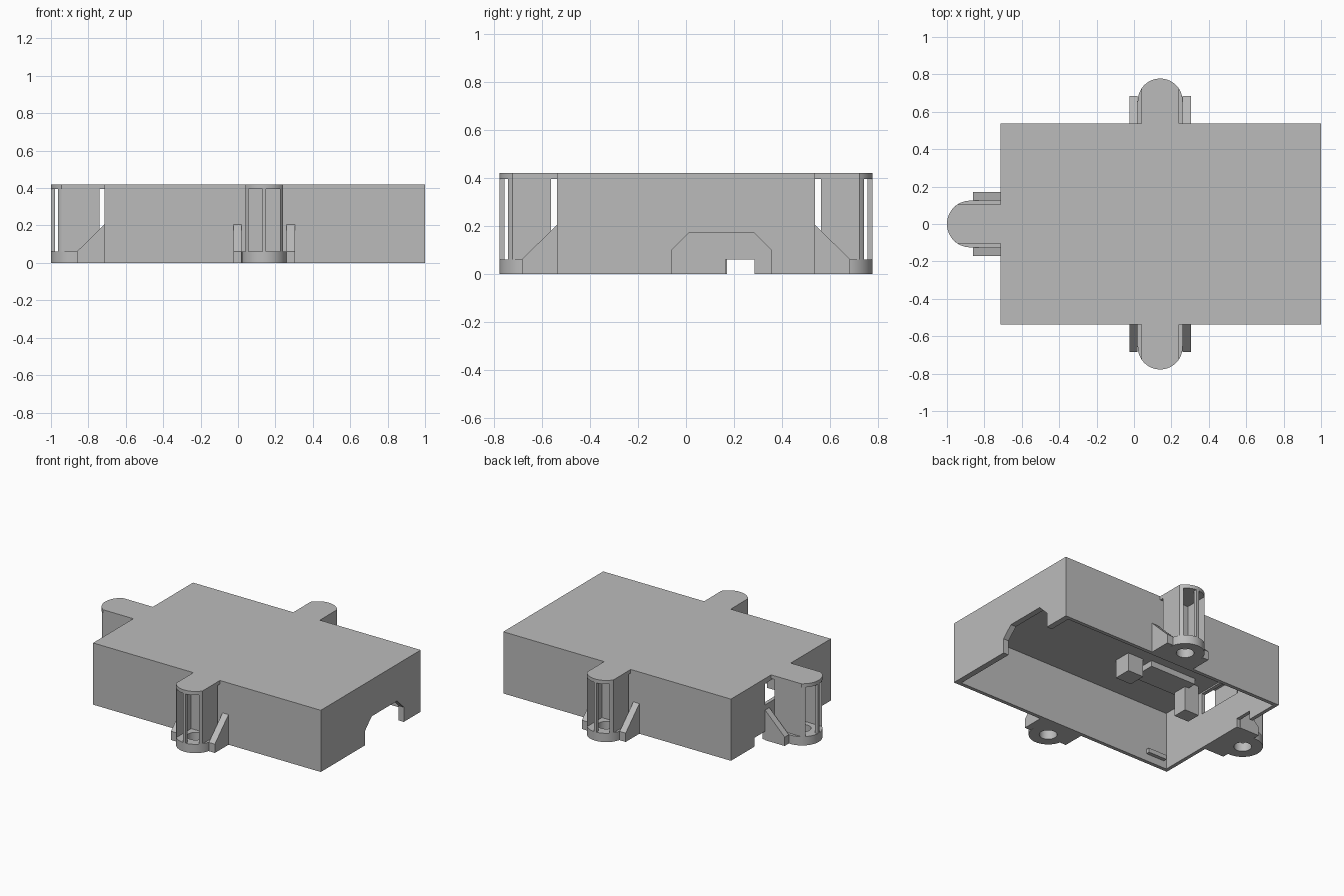
import bpy, bmesh, math
from mathutils import Matrix, Vector

if "Cube" in bpy.data.objects:
    bpy.data.objects.remove(bpy.data.objects["Cube"])

grey = bpy.data.materials.new("plain_grey")
grey.use_nodes = True
COLOUR = (0.5, 0.5, 0.5, 1)
grey.diffuse_color = COLOUR
grey.node_tree.nodes["Principled BSDF"].inputs["Base Color"].default_value = COLOUR


def prism(name, outline, low, high, matrix=Matrix()):
    """Extrude an xy outline from low to high, then place it."""
    bm = bmesh.new()
    face = bm.faces.new([bm.verts.new((x, y, low)) for x, y in outline])
    up = bmesh.ops.extrude_face_region(bm, geom=[face])["geom"]
    bmesh.ops.translate(bm, vec=(0, 0, high - low),
                        verts=[v for v in up if isinstance(v, bmesh.types.BMVert)])
    bmesh.ops.recalc_face_normals(bm, faces=bm.faces)
    bm.transform(matrix)
    mesh = bpy.data.meshes.new(name)
    bm.to_mesh(mesh)
    bm.free()
    mesh.materials.append(grey)
    obj = bpy.data.objects.new(name, mesh)
    bpy.context.collection.objects.link(obj)
    return obj


def box(name, x, y, z, matrix=Matrix()):
    return prism(name, [(x[0], y[0]), (x[1], y[0]), (x[1], y[1]), (x[0], y[1])],
                 z[0], z[1], matrix)


def cut(obj, *cutters):
    for cutter in cutters:
        cutter.hide_render = True
        mod = obj.modifiers.new("cut", 'BOOLEAN')
        mod.operation = 'DIFFERENCE'
        mod.solver = 'EXACT'
        mod.object = cutter
        bpy.context.view_layer.objects.active = obj
        bpy.ops.object.modifier_apply(modifier=mod.name)
        bpy.data.objects.remove(cutter)


def arc(centre, radius, half, low=None, steps=24):
    """Points on an arc facing +x, between two sideways limits."""
    low = -half if low is None else low
    a, b = (math.asin(max(-1, min(1, s / radius))) for s in (low, half))
    return [(centre + radius * math.cos(a + (b - a) * i / steps),
             radius * math.sin(a + (b - a) * i / steps)) for i in range(steps + 1)]


def smooth(obj):
    bpy.ops.object.select_all(action='DESELECT')
    obj.select_set(True)
    bpy.context.view_layer.objects.active = obj
    bpy.ops.object.shade_smooth_by_angle(angle=math.radians(25))


HEIGHT, LID = 0.42, 0.395
LEFT, SIDE = -0.715, 0.5375

# Hollow case, open underneath
case = box("case", (LEFT, 1), (-SIDE, SIDE), (0, HEIGHT))
yz = Matrix(((0, 0, 1, 0), (1, 0, 0, 0), (0, 1, 0, 0), (0, 0, 0, 1)))
port = [(-0.06, -0.1), (0.355, -0.1), (0.355, 0.1), (0.285, 0.17), (0.01, 0.17), (-0.06, 0.1)]
cut(case,
    box("cavity", (LEFT + 0.025, 0.96), (0.025 - SIDE, SIDE - 0.025), (-0.1, LID)),
    prism("port", port, 0.9, 1.1, yz),
    box("cable_notch", (LEFT - 0.1, LEFT + 0.1), (0.165, 0.285), (-0.1, 0.06)),
    box("wall_window", (LEFT - 0.1, LEFT + 0.1), (-0.17, 0.17), (0.24, 0.385)))


def mount(name, matrix, centre, r):
    """Slotted screw tower; local +x points away from the case wall."""
    half, inner = r - 0.02, r - 0.035
    # Foot with screw hole
    foot = prism(name + "_foot", [(0, r), (0, -r)] + arc(centre, r, r), 0, 0.06, matrix)
    hole = [(centre + 0.055 * math.cos(a * math.pi / 16), 0.055 * math.sin(a * math.pi / 16))
            for a in range(32)]
    cut(foot, prism("hole", hole, -0.1, 0.2, matrix))
    smooth(foot)
    # Cap joining the tower to the case
    smooth(prism(name + "_cap", [(0, half), (0, -half)] + arc(centre, r, half),
                 LID, HEIGHT, matrix))
    # Back wall and middle rib
    box(name + "_back", (0.025, 0.045), (-half, half), (0.06, LID), matrix)
    smooth(prism(name + "_rib", arc(centre, r, 0.01, steps=4)
                 + arc(centre, r - 0.02, 0.01, steps=4)[::-1], 0.06, LID, matrix))
    for label, s in (("a", 1), ("b", -1)):
        flip = matrix @ Matrix.Diagonal((1, s, 1, 1))
        # Side wall
        prism(f"{name}_side_{label}", [(0.045, half), (0.045, inner)]
              + arc(centre, r, half, inner, 4), 0.06, LID, flip)
        # Sloping gusset
        xz = flip @ Matrix(((1, 0, 0, 0), (0, 0, 1, 0), (0, 1, 0, 0), (0, 0, 0, 1)))
        prism(f"{name}_gusset_{label}", [(0, 0), (0.147, 0), (0.147, 0.06), (0, 0.205)],
              r, r + 0.045, xz)


for name, place, turn, centre, r in (
        ("front_mount", (0.14, -SIDE, 0), -90, 0.12, 0.12),
        ("back_mount", (0.14, SIDE, 0), 90, 0.12, 0.12),
        ("right_mount", (LEFT, 0, 0), 180, 0.16, 0.125)):
    mount(name, Matrix.Translation(Vector(place)) @ Matrix.Rotation(math.radians(turn), 4, 'Z'),
          centre, r)

# Parts hanging inside the case
box("inner_block", (-0.15, -0.03), (-0.21, -0.09), (0.27, LID))
box("inner_post", (-0.63, -0.52), (-0.23, -0.13), (0.19, LID))
box("inner_plate", (-0.55, -0.2), (-0.25, -0.07), (0.355, LID))
box("inner_clip", (-0.67, -0.53), (0.025 - SIDE, 0.05 - SIDE), (0.05, 0.08))
